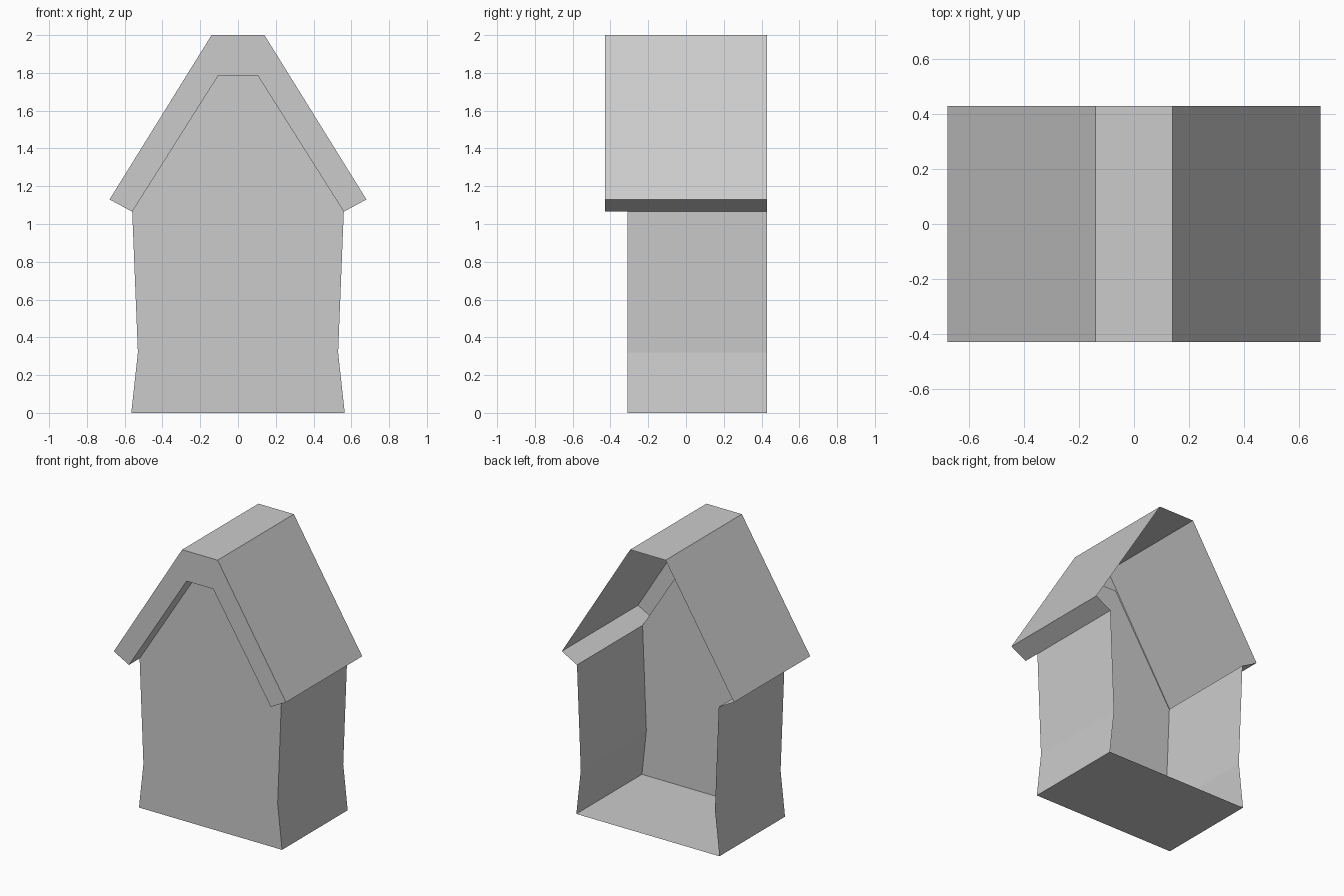
import bpy

if "Cube" in bpy.data.objects:
    bpy.data.objects.remove(bpy.data.objects["Cube"], do_unlink=True)

GREY = (0.6, 0.6, 0.6, 1.0)
plaster = bpy.data.materials.new("plain grey")
plaster.use_nodes = True
plaster.diffuse_color = GREY
plaster.node_tree.nodes["Principled BSDF"].inputs["Base Color"].default_value = GREY

FRONT, WALL, BACK = -0.43, -0.31, 0.43


def mirrored(half):
    """Complete a right-hand (x, z) profile with its mirror image."""
    return half + [(-x, z) for x, z in reversed(half)]


def build(name, verts, faces):
    mesh = bpy.data.meshes.new(name)
    mesh.from_pydata(verts, [], faces)
    mesh.materials.append(plaster)
    obj = bpy.data.objects.new(name, mesh)
    bpy.context.collection.objects.link(obj)
    return obj


def sheet(name, profile, y0, y1):
    """Sweep an open (x, z) profile along y into a thin shell."""
    n = len(profile)
    verts = [(x, y, z) for y in (y0, y1) for x, z in profile]
    faces = [(i, i + 1, i + 1 + n, i + n) for i in range(n - 1)]
    return build(name, verts, faces)


# Profiles, listed from the right side
wall_side = [(0.56, 1.065), (0.53, 0.32), (0.565, 0.0)]
gable = mirrored([(0.56, 1.065), (0.105, 1.785)])
roof = mirrored([(0.68, 1.13), (0.14, 2.0)])
walls = mirrored(wall_side)

# Side walls and floor, open at the back
sheet("side_walls_and_floor", walls, WALL, BACK)

# Front wall with its gable
outline = gable + walls[::-1][1:-1]
outline = gable + [(-x, z) for x, z in wall_side[1:]] + wall_side[:0:-1]
build("front_wall", [(x, WALL, z) for x, z in outline], [tuple(range(len(outline)))])

# Roof shell with eave undersides
sheet("roof_shell", [gable[-1]] + roof[::-1] + [gable[0]], FRONT, BACK)

# Underside of the front overhang
sheet("overhang_underside", gable, FRONT, WALL)

# Front band of the roof between outer and inner profiles
n = len(roof)
build("roof_front_band",
      [(x, FRONT, z) for x, z in roof + gable],
      [(i, i + 1, i + 1 + n, i + n) for i in range(n - 1)])
